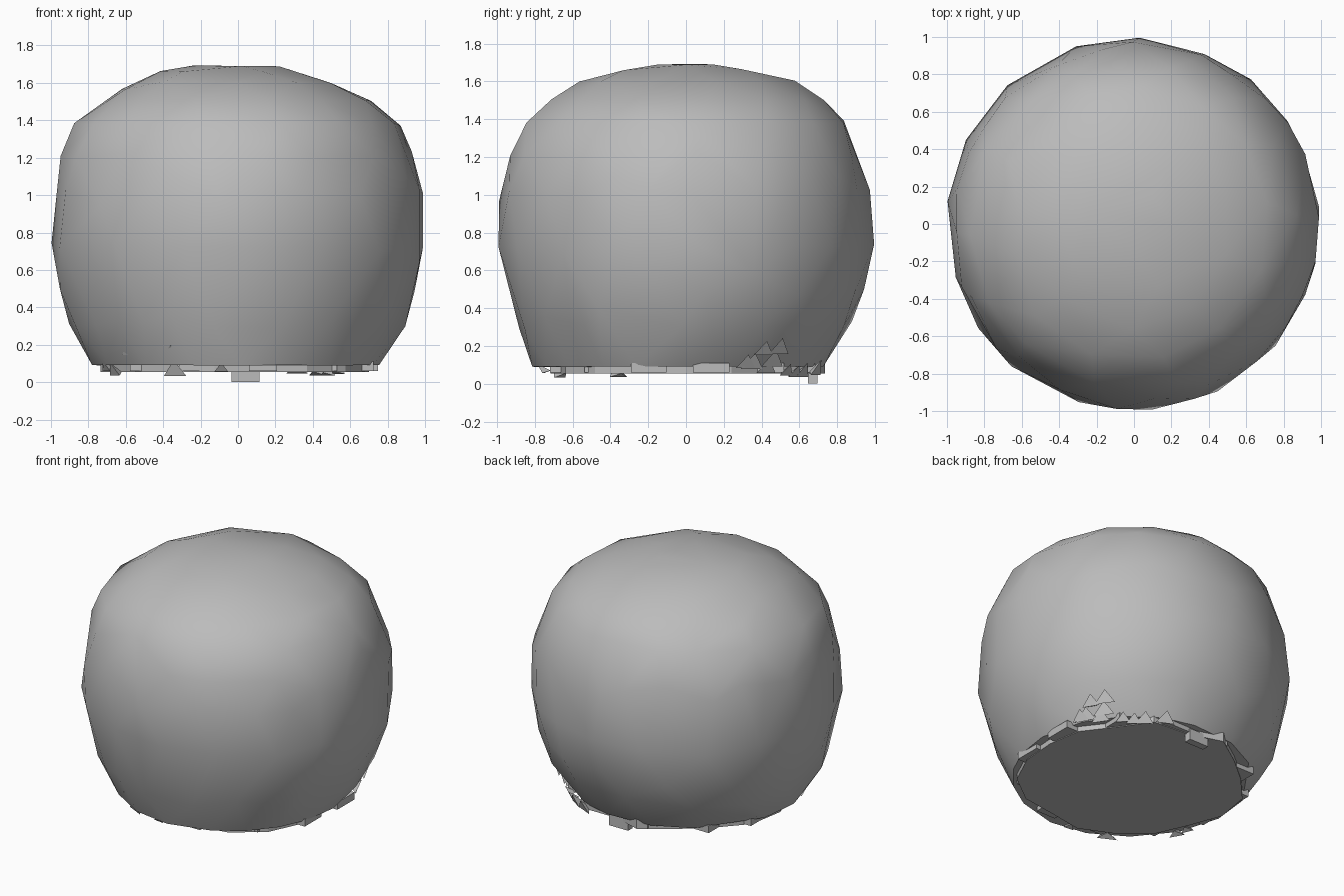
import bpy, bmesh, math, random
from mathutils import Vector

random.seed(4)
cube = bpy.data.objects.get("Cube")
if cube:
    bpy.data.objects.remove(cube)

stone = bpy.data.materials.new("plain grey")
stone.use_nodes = True
GREY = (0.5, 0.5, 0.5, 1)
stone.diffuse_color = GREY
stone.node_tree.nodes["Principled BSDF"].inputs["Base Color"].default_value = GREY


def make_object(name, bm):
    bmesh.ops.recalc_face_normals(bm, faces=bm.faces)
    mesh = bpy.data.meshes.new(name)
    bm.to_mesh(mesh)
    bm.free()
    mesh.materials.append(stone)
    obj = bpy.data.objects.new(name, mesh)
    bpy.context.collection.objects.link(obj)
    return obj


# Boulder: rings whose radius blends between four side profiles
heights = [.09, .16, .3, .5, .73, 1.0, 1.2, 1.38, 1.5, 1.6, 1.66, 1.69]
left = [.75, .80, .89, .96, 1.0, .99, .94, .86, .72, .50, .32, .2]
back = [.72, .78, .87, .95, .99, .97, .92, .85, .73, .57, .35, .15]
right = [.77, .83, .91, .96, 1.0, .98, .95, .88, .72, .55, .42, .24]
front = [.81, .84, .89, .94, .99, .98, .94, .86, .73, .56, .33, .12]
sides = [left, back, right, front]
SEGMENTS = 32


def radius(level, angle):
    quarter = angle / (math.pi / 2)
    k = int(quarter) % 4
    t = quarter - int(quarter)
    return sides[k][level] * (1 - t) + sides[(k + 1) % 4][level] * t


bm = bmesh.new()
rings = []
for level, z in enumerate(heights):
    ring = []
    for s in range(SEGMENTS):
        a = math.tau * s / SEGMENTS
        r = radius(level, a) * (1 + random.uniform(-.012, .008))
        ring.append(bm.verts.new((r * math.cos(a), r * math.sin(a), z)))
    rings.append(ring)
for low, high in zip(rings, rings[1:]):
    for s in range(SEGMENTS):
        n = (s + 1) % SEGMENTS
        bm.faces.new((low[s], low[n], high[n], high[s]))
bm.faces.new(rings[0])
bm.faces.new(rings[-1])
boulder = make_object("boulder", bm)
# Coarse irregular facets
decimate = boulder.modifiers.new("coarse facets", 'DECIMATE')
decimate.ratio = .36
bpy.context.view_layer.objects.active = boulder
boulder.select_set(True)
bpy.ops.object.modifier_apply(modifier=decimate.name)
bpy.ops.object.shade_smooth_by_angle(angle=math.radians(32))
boulder.select_set(False)

# Flat broken underside with an uneven outline
bm = bmesh.new()
base = []
for s in range(18):
    a = math.tau * s / 18
    r = random.uniform(.67, .75)
    base.append(bm.verts.new((r * math.cos(a), r * math.sin(a), .055)))
face = bm.faces.new(base)
extruded = bmesh.ops.extrude_face_region(bm, geom=[face])
for v in extruded["geom"]:
    if isinstance(v, bmesh.types.BMVert):
        v.co.z = .12
make_object("flat_underside", bm)

# Overlapping slabs that give the underside its stepped edge
for i in range(12):
    a = math.tau * (i + .4) / 12
    bm = bmesh.new()
    bmesh.ops.create_cube(bm, size=1)
    size = Vector((random.uniform(.1, .26), random.uniform(.08, .2), .05))
    for v in bm.verts:
        v.co = v.co * size + Vector((.64 * math.cos(a), .64 * math.sin(a), .085))
    make_object("underside_slab_%d" % i, bm)

# Hanging block at the back
bm = bmesh.new()
bmesh.ops.create_cube(bm, size=1)
for v in bm.verts:
    v.co = v.co * Vector((.15, .05, .08)) + Vector((.04, .67, .04))
make_object("hanging_block", bm)


# Thin splinters around the lower rim
def splinter(bm, angle, r, z, length):
    out = Vector((math.cos(angle), math.sin(angle), 0))
    along = Vector((-out.y, out.x, 0))
    centre = out * r + Vector((0, 0, z))
    tips = [centre - along * length * .6, centre + along * length * .5,
            centre + out * .03 + Vector((0, 0, length * .7)),
            centre - out * .04 + Vector((0, 0, length * .2))]
    v = [bm.verts.new(p) for p in tips]
    for a, b, c in ((0, 1, 2), (0, 2, 3), (1, 3, 2), (0, 3, 1)):
        bm.faces.new((v[a], v[b], v[c]))


bm = bmesh.new()
for i in range(22):
    angle = math.radians(random.choice((225, 260, 45)) + random.uniform(-25, 25))
    z = random.uniform(.03, .16)
    splinter(bm, angle, .73 + z * .55, z, random.uniform(.06, .13))
make_object("rim_splinters", bm)
